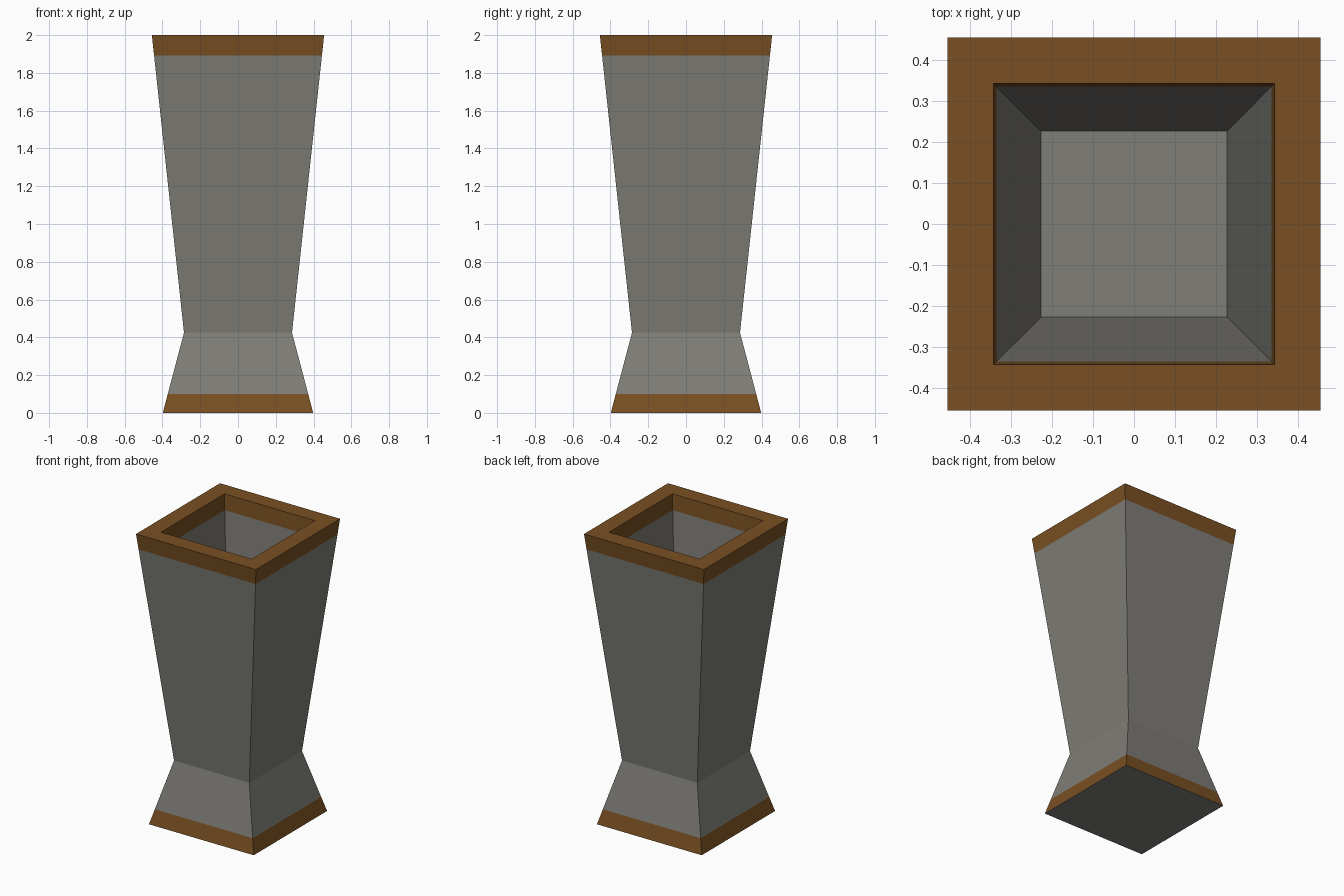
import bpy
import bmesh

cube = bpy.data.objects.get("Cube")
if cube:
    bpy.data.objects.remove(cube, do_unlink=True)


def make_material(name, color):
    mat = bpy.data.materials.new(name)
    mat.use_nodes = True
    mat.diffuse_color = color
    mat.node_tree.nodes["Principled BSDF"].inputs["Base Color"].default_value = color
    return mat


stone = make_material("warm grey stone", (0.21, 0.205, 0.184, 1))
wood = make_material("brown wood", (0.19, 0.079, 0.016, 1))


def square_loft(name, profile, mat, cap_start=False, cap_end=False):
    """Join square rings given as (half width, height) pairs."""
    bm = bmesh.new()
    corners = ((-1, -1), (1, -1), (1, 1), (-1, 1))
    rings = [[bm.verts.new((sx * w, sy * w, z)) for sx, sy in corners]
             for w, z in profile]
    for a, b in zip(rings, rings[1:]):
        for i in range(4):
            j = (i + 1) % 4
            bm.faces.new((a[i], a[j], b[j], b[i]))
    if cap_start:
        bm.faces.new(rings[0][::-1])
    if cap_end:
        bm.faces.new(rings[-1])
    mesh = bpy.data.meshes.new(name)
    bm.to_mesh(mesh)
    bm.free()
    mesh.materials.append(mat)
    obj = bpy.data.objects.new(name, mesh)
    bpy.context.collection.objects.link(obj)
    return obj


def along(start, end, z):
    """Point at height z on a straight sloping wall."""
    t = (z - start[1]) / (end[1] - start[1])
    return (start[0] + t * (end[0] - start[0]), z)


# Main corners of the wall section
foot, neck, lip = (0.398, 0), (0.286, 0.425), (0.456, 2)
inner_lip, inner_floor = (0.344, 2), (0.228, 0.425)
foot_top = along(foot, neck, 0.1)
rim_outer = along(neck, lip, 1.893)
rim_inner = along(inner_floor, inner_lip, 1.893)

# Underside, wooden foot, flared body, wooden rim and hollow inside
square_loft("underside", [(foot[0], 0.001), foot], stone, cap_end=True).data.flip_normals()
square_loft("foot_band", [foot, foot_top], wood)
square_loft("body", [foot_top, neck, rim_outer], stone)
square_loft("rim_band", [rim_outer, lip, inner_lip, rim_inner], wood)
square_loft("hollow_inside", [rim_inner, inner_floor], stone, cap_end=True)
